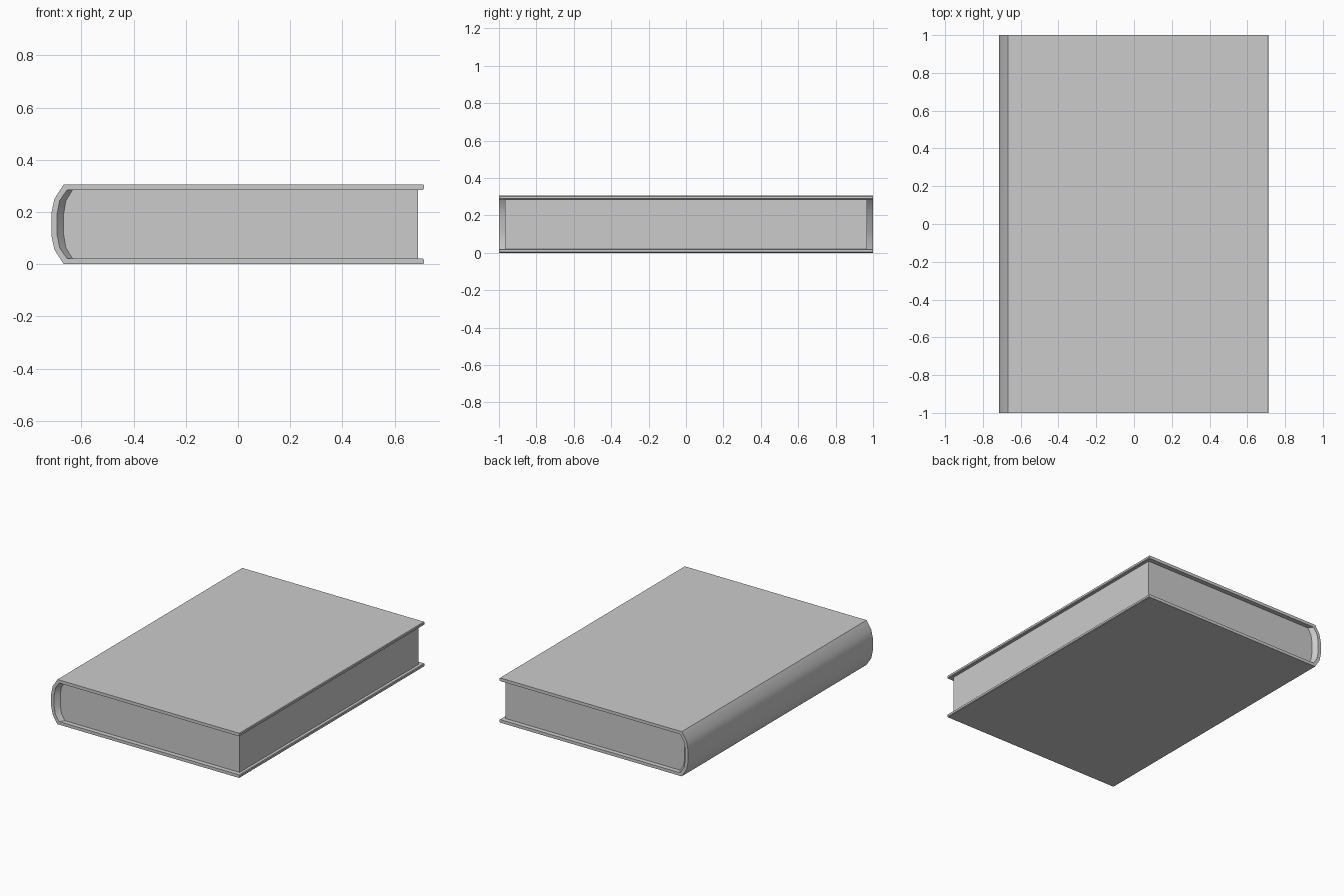
import bpy, bmesh

if "Cube" in bpy.data.objects:
    bpy.data.objects.remove(bpy.data.objects["Cube"])

H = 0.306   # total thickness
T = 0.021   # cover board thickness


def mirrored(pts):
    """Upper spine points followed by their mirror about mid height."""
    return pts + [(x, H - z) for x, z in reversed(pts)]


def make_object(name, bm):
    bmesh.ops.recalc_face_normals(bm, faces=bm.faces)
    me = bpy.data.meshes.new(name)
    bm.to_mesh(me)
    bm.free()
    ob = bpy.data.objects.new(name, me)
    bpy.context.collection.objects.link(ob)
    bpy.context.view_layer.objects.active = ob
    ob.select_set(True)
    bpy.ops.object.shade_smooth_by_angle(angle=0.7)
    ob.select_set(False)
    return ob


def prism(name, pts, half):
    bm = bmesh.new()
    face = bm.faces.new([bm.verts.new((x, -half, z)) for x, z in pts])
    out = bmesh.ops.extrude_face_region(bm, geom=[face], use_keep_orig=True)
    verts = [v for v in out["geom"] if isinstance(v, bmesh.types.BMVert)]
    bmesh.ops.translate(bm, verts=verts, vec=(0, 2 * half, 0))
    return make_object(name, bm)


# Spine curves, from the top board down to the bottom board
outer = mirrored([(-0.668, H), (-0.704, 0.25), (-0.715, 0.197)])
inner = mirrored([(-0.655, H - T), (-0.684, 0.243), (-0.693, 0.195)])
page_back = mirrored([(-0.634, H - T), (-0.66, 0.243), (-0.668, 0.195)])

# Cover: two boards joined by the rounded spine
top_edge = [(0.709, H - T), (0.713, H - T + 0.004), (0.713, H - 0.004), (0.709, H)]
bottom_edge = [(x, H - z) for x, z in reversed(top_edge)]
prism("cover", top_edge + outer + bottom_edge + inner[::-1], 1.0)

# Page block
prism("pages", [(0.69, H - T)] + page_back + [(0.69, T)], 0.968)

# Sloped linings between the spine and the page block at both ends
bm = bmesh.new()
for s in (-1, 1):
    a = [bm.verts.new((x, s * 0.999, z)) for x, z in inner]
    b = [bm.verts.new((x, s * 0.968, z)) for x, z in page_back]
    for i in range(len(a) - 1):
        bm.faces.new((a[i], a[i + 1], b[i + 1], b[i]))
make_object("spine_lining", bm)
